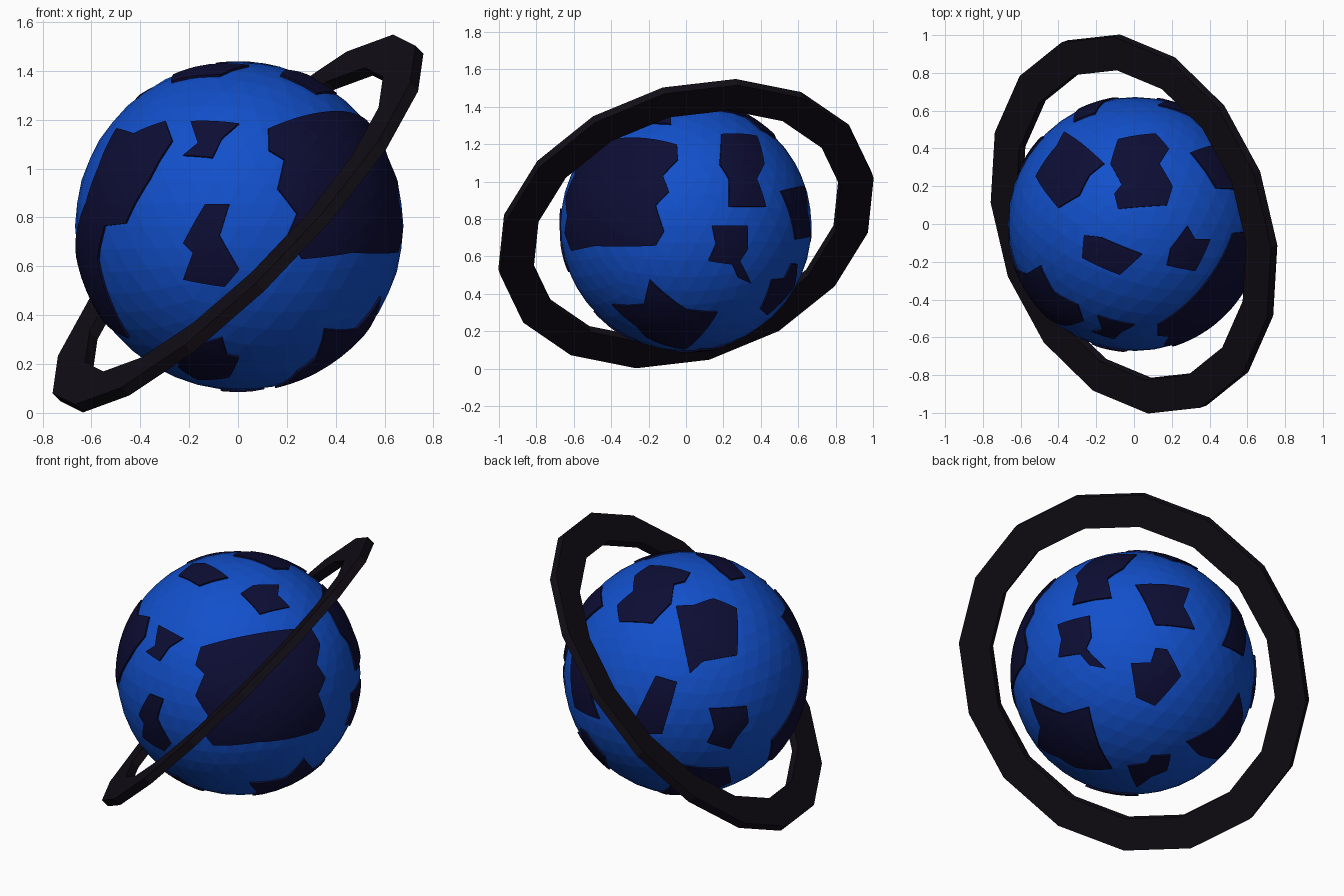
import bpy, bmesh, math
from mathutils import Vector

if "Cube" in bpy.data.objects:
    bpy.data.objects.remove(bpy.data.objects["Cube"])

CENTRE = Vector((0.005, 0, 0.765))
R_SEA, R_LAND = 0.672, 0.68


def material(name, rgb):
    m = bpy.data.materials.new(name)
    m.diffuse_color = (*rgb, 1)
    m.use_nodes = True
    m.node_tree.nodes["Principled BSDF"].inputs["Base Color"].default_value = m.diffuse_color
    return m


SEA = material("sea_blue", (0.006, 0.08, 0.6))
SHORE = material("shore_blue", (0.007, 0.005, 0.5))
LAND = material("land_navy", (0.004, 0.004, 0.035))
DARK = material("ring_dark", (0.006, 0.004, 0.008))


def finish(bm, name, mats, loc):
    me = bpy.data.meshes.new(name)
    bm.to_mesh(me)
    bm.free()
    for m in mats:
        me.materials.append(m)
    ob = bpy.data.objects.new(name, me)
    ob.location = loc
    bpy.context.collection.objects.link(ob)
    return ob


def continent(name, az, el, outline, cuts=3):
    """Raised patch with a shore border; outline is seen from azimuth/elevation."""
    a, e = math.radians(az), math.radians(el)
    right = Vector((math.cos(a), math.sin(a), 0))
    flat = Vector((math.sin(a), -math.cos(a), 0))
    cam = flat * math.cos(e) + Vector((0, 0, math.sin(e)))
    up = cam.cross(right)
    pts = []
    for u, v in outline:
        depth = math.sqrt(max(R_LAND ** 2 - u * u - v * v, 0.001))
        pts.append((right * u + up * v + cam * depth).normalized() * R_LAND)
    mid = sum(pts, Vector()).normalized()
    bm = bmesh.new()
    # flatten on the tangent plane, inset the shore, then wrap back on the ball
    f = bm.faces.new([bm.verts.new(p * (R_LAND / p.dot(mid))) for p in pts])
    f.normal_update()
    if f.normal.dot(mid) < 0:
        f.normal_flip()
    f.material_index = 1
    rim = bmesh.ops.inset_region(bm, faces=[f], thickness=0.024, use_even_offset=True)
    for r in rim["faces"]:
        r.material_index = 0
    bmesh.ops.triangulate(bm, faces=bm.faces[:])
    bmesh.ops.subdivide_edges(bm, edges=bm.edges[:], cuts=cuts, use_grid_fill=True)
    bmesh.ops.triangulate(bm, faces=bm.faces[:])
    for v in bm.verts:
        v.co = v.co.normalized() * R_LAND
    edge = [x for x in bm.edges if x.is_boundary]
    skirt = bmesh.ops.extrude_edge_only(bm, edges=edge)["geom"]
    for v in skirt:
        if isinstance(v, bmesh.types.BMVert):
            v.co *= 0.975
    return finish(bm, "continent_" + name, [SHORE, LAND], CENTRE)


# planet ball
bm = bmesh.new()
bmesh.ops.create_icosphere(bm, subdivisions=4, radius=R_SEA)
finish(bm, "planet", [SEA], CENTRE)

# tilted flat ring, 16 sides
n = Vector((-0.69, -0.24, 0.68)).normalized()
ax = Vector((0.645, 0.27, 0.757))
ax = (ax - n * ax.dot(n)).normalized()
ay = n.cross(ax)
bm = bmesh.new()
section = [(0.85, -0.024), (1.035, -0.024), (1.035, 0.024), (0.85, 0.024)]
loops = []
for i in range(16):
    t = math.tau * i / 16
    d = ax * math.cos(t) + ay * math.sin(t)
    loops.append([bm.verts.new(d * r + n * h) for r, h in section])
for i in range(16):
    p, q = loops[i], loops[(i + 1) % 16]
    for j in range(4):
        k = (j + 1) % 4
        bm.faces.new((p[j], q[j], q[k], p[k]))
bmesh.ops.recalc_face_normals(bm, faces=bm.faces[:])
finish(bm, "ring", [DARK], (0, 0, 0.775))

# continents on the front
continent("front_upper", 0, 0, [(-.20, .43), (0, .42), (-.07, .36), (-.11, .28), (-.23, .29), (-.17, .34)])
continent("front_middle", 0, 0, [(-.14, .09), (-.04, .09), (-.08, -.04), (0, -.18), (-.06, -.25),
                                 (-.23, -.22), (-.19, -.11), (-.23, -.07)])
continent("front_lower", 0, 0, [(-.24, -.50), (-.07, -.46), (-.05, -.53), (0, -.54), (-.04, -.62),
                                (-.17, -.63), (-.25, -.58)])
continent("front_left", -45, 0, [(-.20, .40), (-.05, .38), (.09, .43), (.17, .35), (.12, .19), (.02, .01),
                                 (-.11, 0), (-.18, -.14), (-.17, -.33), (-.17, -.46), (-.40, -.38),
                                 (-.51, -.21), (-.36, -.01), (-.27, .10), (-.22, .24)], 5)
continent("front_right", 35, 22, [(-.21, .18), (.05, .245), (.40, .275), (.45, .19), (.43, .08), (.48, 0),
                                  (.44, -.09), (.48, -.21), (.44, -.29), (.10, -.35), (-.14, -.37),
                                  (-.21, -.28), (-.17, -.20), (-.24, -.09), (-.19, .03), (-.24, .08)], 7)

# continents on the right side
continent("right_upper", 90, 0, [(.19, .49), (.38, .48), (.42, .33), (.38, .25), (.43, .10), (.23, .10),
                                 (.23, .25), (.18, .33)])
continent("right_middle", 90, 0, [(.14, 0), (.33, 0), (.33, -.13), (.29, -.19), (.35, -.31), (.28, -.28),
                                  (.25, -.21), (.12, -.19), (.16, -.10)])

# continents on top
continent("top_front", 0, 90, [(-.27, -.06), (-.18, -.07), (.04, -.16), (-.08, -.27), (-.28, -.18)])
continent("top_right", 0, 90, [(.28, -.01), (.32, -.08), (.40, -.08), (.32, -.25), (.17, -.22), (.19, -.13)])
continent("top_back", 0, 90, [(-.09, .45), (.11, .48), (.18, .40), (.13, .32), (.20, .20), (.17, .10),
                              (-.09, .08), (-.11, .16), (-.07, .21), (-.13, .32)])

# continents on the back left
continent("back_left_upper", 210, 25, [(-.02, .37), (.08, .38), (.18, .42), (.31, .37), (.33, .11),
                                       (.15, .07), (.08, 0), (.03, .19)])
continent("back_middle", 210, 25, [(-.11, -.02), (.01, -.05), (-.02, -.17), (-.07, -.34), (-.26, -.34),
                                   (-.18, -.17)])
continent("left_middle", 210, 25, [(.19, -.19), (.39, -.17), (.40, -.26), (.34, -.34), (.30, -.41),
                                   (.18, -.38), (.22, -.30)])
continent("back_left_lower", 217, -40, [(-.15, -.22), (-.10, -.05), (-.09, .20), (.22, .11), (.24, -.08),
                                        (0, -.20)])

# continents on the back right and underside
continent("back_right_lower", 135, -28, [(.04, .03), (.15, .03), (.18, .11), (.24, .10), (.31, -.05),
                                         (.16, -.21), (.06, -.16)])
continent("back_right_middle", 135, -28, [(.07, .47), (.36, .44), (.33, .34), (.39, .21), (.18, .24),
                                          (.14, .34)])
continent("bottom", 135, -28, [(-.02, -.53), (.09, -.52), (.12, -.48), (.22, -.48), (.19, -.56),
                               (.10, -.59), (.01, -.64)])
continent("right_lower", 135, -28, [(-.55, -.13), (-.36, -.23), (-.21, -.20), (-.17, -.41), (-.11, -.54),
                                    (-.32, -.52), (-.41, -.46), (-.53, -.39), (-.50, -.29)])
